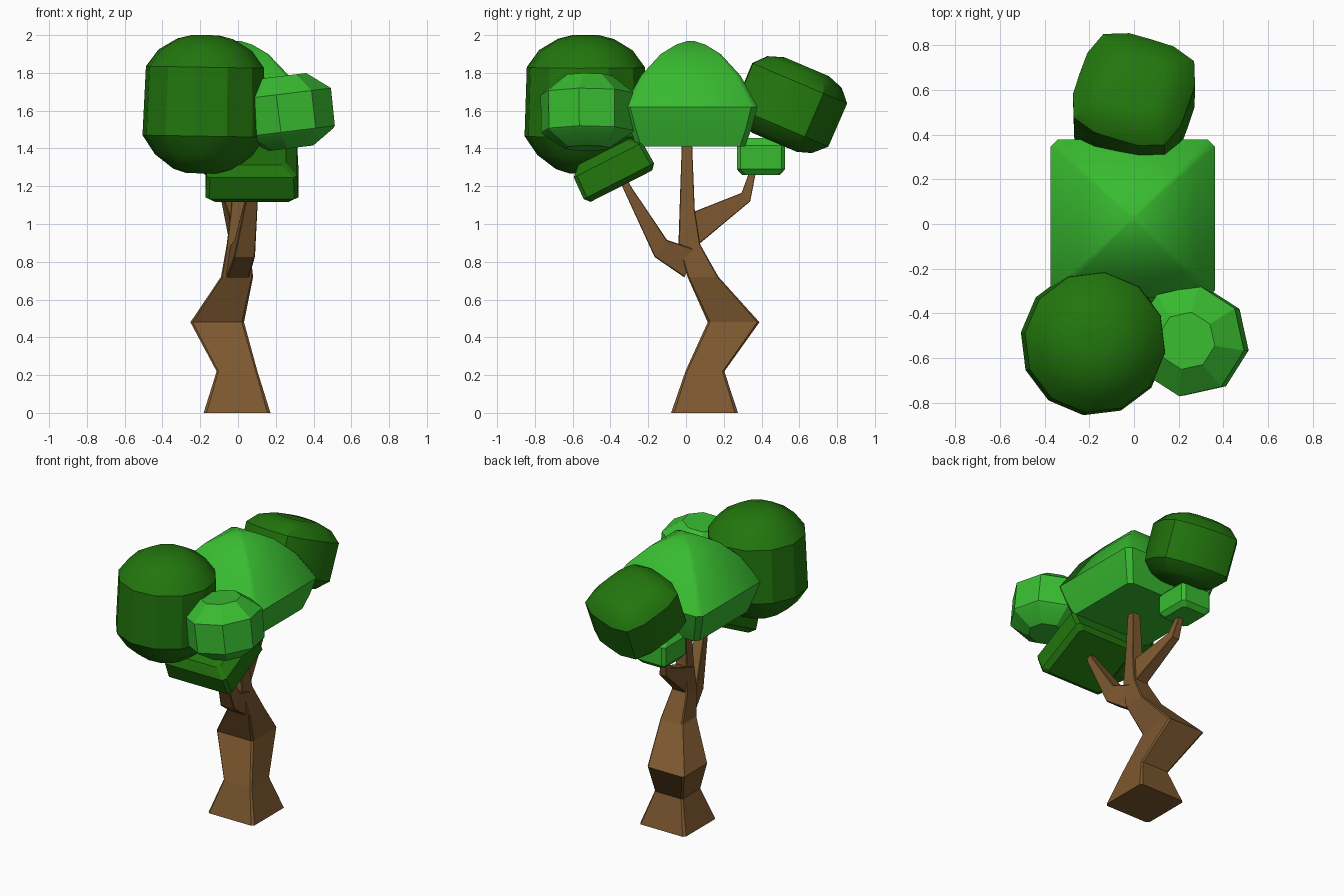
import bpy, bmesh
from math import radians, cos, sin, pi
from mathutils import Matrix, Vector

if "Cube" in bpy.data.objects:
    bpy.data.objects.remove(bpy.data.objects["Cube"])


def material(name, rgb):
    m = bpy.data.materials.new(name)
    m.diffuse_color = (*rgb, 1)
    m.use_nodes = True
    m.node_tree.nodes["Principled BSDF"].inputs["Base Color"].default_value = m.diffuse_color
    return m


WOOD = material("brown bark", (0.205, 0.098, 0.029))
LIGHT = material("light green leaves", (0.040, 0.50, 0.030))
DARK = material("dark green leaves", (0.016, 0.180, 0.004))


def rotation(rx=0, ry=0, rz=0):
    return (Matrix.Rotation(radians(rx), 3, 'X') @ Matrix.Rotation(radians(ry), 3, 'Y')
            @ Matrix.Rotation(radians(rz), 3, 'Z'))


def box_ring(hx, hy, c):
    """Rectangle with cut corners, 8 points, counter-clockwise."""
    return [(hx, -hy + c), (hx, hy - c), (hx - c, hy), (-hx + c, hy),
            (-hx, hy - c), (-hx, -hy + c), (-hx + c, -hy), (hx - c, -hy)]


def round_ring(r, n, p=2):
    """Round (p=2) to squarish (p>2) outline with n sides."""
    pts = []
    for i in range(n):
        a = 2 * pi * i / n
        k = r / (abs(cos(a)) ** p + abs(sin(a)) ** p) ** (1 / p)
        pts.append((k * cos(a), k * sin(a)))
    return pts


def loft(name, mat, rings, smooth=None):
    """Skin a stack of 3D rings and cap both ends."""
    bm = bmesh.new()
    rows = [[bm.verts.new(p) for p in r] for r in rings]
    n = len(rows[0])
    for a, b in zip(rows, rows[1:]):
        for i in range(n):
            j = (i + 1) % n
            bm.faces.new((a[i], a[j], b[j], b[i]))
    bm.faces.new(rows[0][::-1])
    bm.faces.new(rows[-1])
    bmesh.ops.recalc_face_normals(bm, faces=bm.faces)
    me = bpy.data.meshes.new(name)
    bm.to_mesh(me)
    bm.free()
    me.materials.append(mat)
    ob = bpy.data.objects.new(name, me)
    bpy.context.collection.objects.link(ob)
    if smooth:
        bpy.ops.object.select_all(action='DESELECT')
        ob.select_set(True)
        bpy.context.view_layer.objects.active = ob
        bpy.ops.object.shade_smooth_by_angle(angle=radians(smooth))
    return ob


def limb(name, stations):
    """Branch from (x, y, z, half width x, half width y, tilt) stations."""
    rings = []
    for x, y, z, hx, hy, tilt in stations:
        rot = rotation(tilt)
        rings.append([Vector((x, y, z)) + rot @ Vector((u, v, 0))
                      for u, v in box_ring(hx, hy, 0.09 * min(hx, hy))])
    loft(name, WOOD, rings)


def foliage(name, mat, loc, rot, profile, outline, smooth=30):
    """Leaf clump: outline(scale) swept through (height, scale) levels."""
    rot = rotation(*rot)
    loft(name, mat, [[Vector(loc) + rot @ Vector((u, v, h)) for u, v in outline(s)]
                     for h, s in profile], smooth)


# Crooked trunk
limb("trunk", [
    (-0.005, 0.098, 0.00, 0.177, 0.177, 0),
    (-0.005, 0.10, 0.22, 0.108, 0.103, 0),
    (-0.11, 0.252, 0.48, 0.142, 0.137, 0),
    (-0.005, 0.09, 0.72, 0.085, 0.082, 0),
    (0.00, 0.018, 0.89, 0.06, 0.058, 0),
    (0.005, 0.006, 1.08, 0.042, 0.04, 0),
    (0.005, 0.005, 1.46, 0.026, 0.026, 0)])

# Two side branches
limb("front_branch", [
    (0.00, 0.025, 0.79, 0.06, 0.08, 65),
    (0.035, -0.133, 0.87, 0.055, 0.056, 54),
    (0.08, -0.305, 1.18, 0.027, 0.022, 25),
    (0.085, -0.34, 1.25, 0.02, 0.018, 25)])
limb("back_branch", [
    (0.00, 0.03, 0.97, 0.045, 0.085, -60),
    (-0.06, 0.317, 1.142, 0.028, 0.032, -45),
    (-0.085, 0.36, 1.30, 0.016, 0.015, -10)])

# Square domed crown in the middle
foliage("middle_crown", LIGHT, (-0.005, 0.025, 0), (0, 0, 0),
        [(1.41, 0.30), (1.51, 0.337), (1.62, 0.368), (1.785, 0.275),
         (1.90, 0.165), (1.95, 0.08), (1.97, 0.015)],
        lambda s: box_ring(s, 0.96 * s, 0.09 * s), 40)

# Large round clump, front left
foliage("front_left_crown", DARK, (-0.178, -0.53, 1.635), (0, 1, -8),
        [(-0.367, 0.09), (-0.345, 0.16), (-0.27, 0.26), (-0.17, 0.328),
         (0.195, 0.316), (0.285, 0.25), (0.345, 0.15), (0.365, 0.07)],
        lambda s: round_ring(s, 12), 28)

# Tilted squarish clump at the back
foliage("back_crown", DARK, (0, 0.553, 1.63), (-23, 0, -18),
        [(-0.215, 0.12), (-0.19, 0.19), (-0.125, 0.253), (0.125, 0.255),
         (0.19, 0.20), (0.22, 0.12)],
        lambda s: round_ring(s, 16, 3.9))

# Faceted clump, front right
foliage("front_right_crown", LIGHT, (0.258, -0.522, 1.59), (0, -7, -10),
        [(-0.19, 0.12), (-0.115, 0.235), (-0.10, 0.248), (0.10, 0.252), (0.195, 0.13)],
        lambda s: round_ring(s, 8), 20)

# Tilted block of leaves on the front branch
foliage("lower_front_leaves", DARK, (0.073, -0.385, 1.285), (27, 0, 0),
        [(-0.095, 0.215), (-0.065, 0.246), (0.06, 0.24), (0.11, 0.18)],
        lambda s: box_ring(s, 0.85 * s, 0.02), 20)

# Small block of leaves on the back branch
foliage("lower_back_leaves", LIGHT, (-0.085, 0.397, 1.36), (0, 0, 0),
        [(-0.1, 0.10), (-0.07, 0.128), (0.055, 0.128), (0.095, 0.085)],
        lambda s: box_ring(0.9 * s, s, 0.02), 20)
